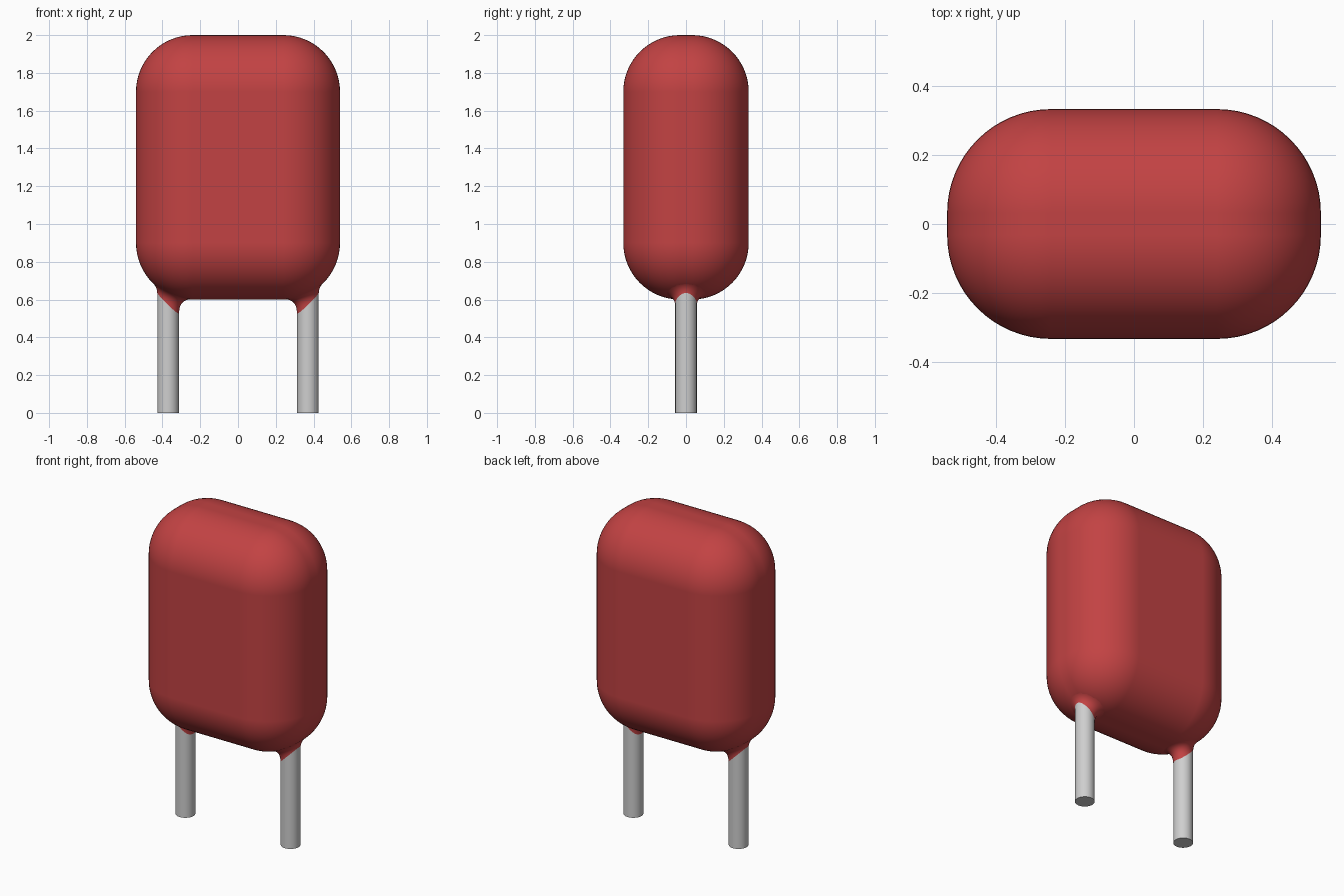
import bpy, bmesh, math
from mathutils import Vector

if "Cube" in bpy.data.objects:
    bpy.data.objects.remove(bpy.data.objects["Cube"], do_unlink=True)

HALF = Vector((0.54, 0.332, 0.70))   # body half size
MID_Z = 1.30
ROUND = 0.30                         # body edge radius
LEG_X, LEG_R = 0.37, 0.057
FILLET = 0.066
SIDES, STEPS = 48, 10


def material(name, rgb, rough):
    mat = bpy.data.materials.new(name)
    mat.use_nodes = True
    mat.diffuse_color = (*rgb, 1)
    bsdf = mat.node_tree.nodes["Principled BSDF"]
    bsdf.inputs["Base Color"].default_value = (*rgb, 1)
    bsdf.inputs["Roughness"].default_value = rough
    return mat


def add_object(name, bm, mat):
    bmesh.ops.recalc_face_normals(bm, faces=bm.faces)
    mesh = bpy.data.meshes.new(name)
    bm.to_mesh(mesh)
    bm.free()
    mesh.materials.append(mat)
    obj = bpy.data.objects.new(name, mesh)
    bpy.context.collection.objects.link(obj)
    bpy.ops.object.select_all(action='DESELECT')
    bpy.context.view_layer.objects.active = obj
    obj.select_set(True)
    bpy.ops.object.shade_smooth_by_angle(angle=math.radians(40))
    return obj


def underside(x, y):
    """Height of the rounded underside of the body."""
    dx = max(abs(x) - (HALF.x - ROUND), 0)
    dy = max(abs(y) - (HALF.y - ROUND), 0)
    drop = math.sqrt(max(ROUND**2 - dx * dx - dy * dy, 0))
    return MID_Z - HALF.z + ROUND - drop


red = material("red coating", (0.54, 0.055, 0.056), 0.5)
silver = material("silver wire", (0.62, 0.62, 0.62), 0.5)

# Body: box with large round edges
bm = bmesh.new()
bmesh.ops.create_cube(bm, size=2)
for v in bm.verts:
    v.co = Vector([c * h for c, h in zip(v.co, HALF)]) + Vector((0, 0, MID_Z))
body = add_object("body", bm, red)
body.data.polygons.foreach_set("use_smooth", [True] * len(body.data.polygons))
bevel = body.modifiers.new("round edges", 'BEVEL')
bevel.width = ROUND
bevel.segments = 16
bevel.harden_normals = True


def collar_profile(side, angle):
    """Fillet section from the wire up and out onto the body."""
    ux, uy = math.cos(angle), math.sin(angle)

    def surface(rho):
        return underside(side * LEG_X + rho * ux, rho * uy)

    corner = surface(LEG_R)
    step = 0.01
    slope = math.atan2(surface(LEG_R + step) - corner, step)
    reach = FILLET * math.tan((math.pi / 2 - slope) / 2)
    out = LEG_R + reach * math.cos(slope)
    low = Vector((LEG_R + 0.001, corner - reach))
    mid = Vector((LEG_R + 0.001, corner))
    top = Vector((out, surface(out) + 0.001))
    for i in range(STEPS + 1):
        t = i / STEPS
        p = low * (1 - t)**2 + mid * 2 * t * (1 - t) + top * t * t
        yield Vector((side * LEG_X + p.x * ux, p.x * uy, p.y))


for side, label in ((1, "left"), (-1, "right")):
    # Wire leg
    bm = bmesh.new()
    height = 0.75
    bmesh.ops.create_cone(bm, cap_ends=True, segments=SIDES, radius1=LEG_R,
                          radius2=LEG_R, depth=height)
    bmesh.ops.translate(bm, verts=bm.verts, vec=(side * LEG_X, 0, height / 2))
    add_object(label + "_leg", bm, silver)

    # Coating collar that flows onto the wire
    bm = bmesh.new()
    rows = [[bm.verts.new(p) for p in collar_profile(side, math.tau * k / SIDES)]
            for k in range(SIDES)]
    for k in range(SIDES):
        a, b = rows[k], rows[(k + 1) % SIDES]
        for i in range(STEPS):
            bm.faces.new((a[i], b[i], b[i + 1], a[i + 1]))
    bm.normal_update()
    collar = add_object(label + "_collar", bm, red)
    # Keep the open collar facing outward and down
    if sum(p.normal.z * p.area for p in collar.data.polygons) > 0:
        collar.data.flip_normals()
